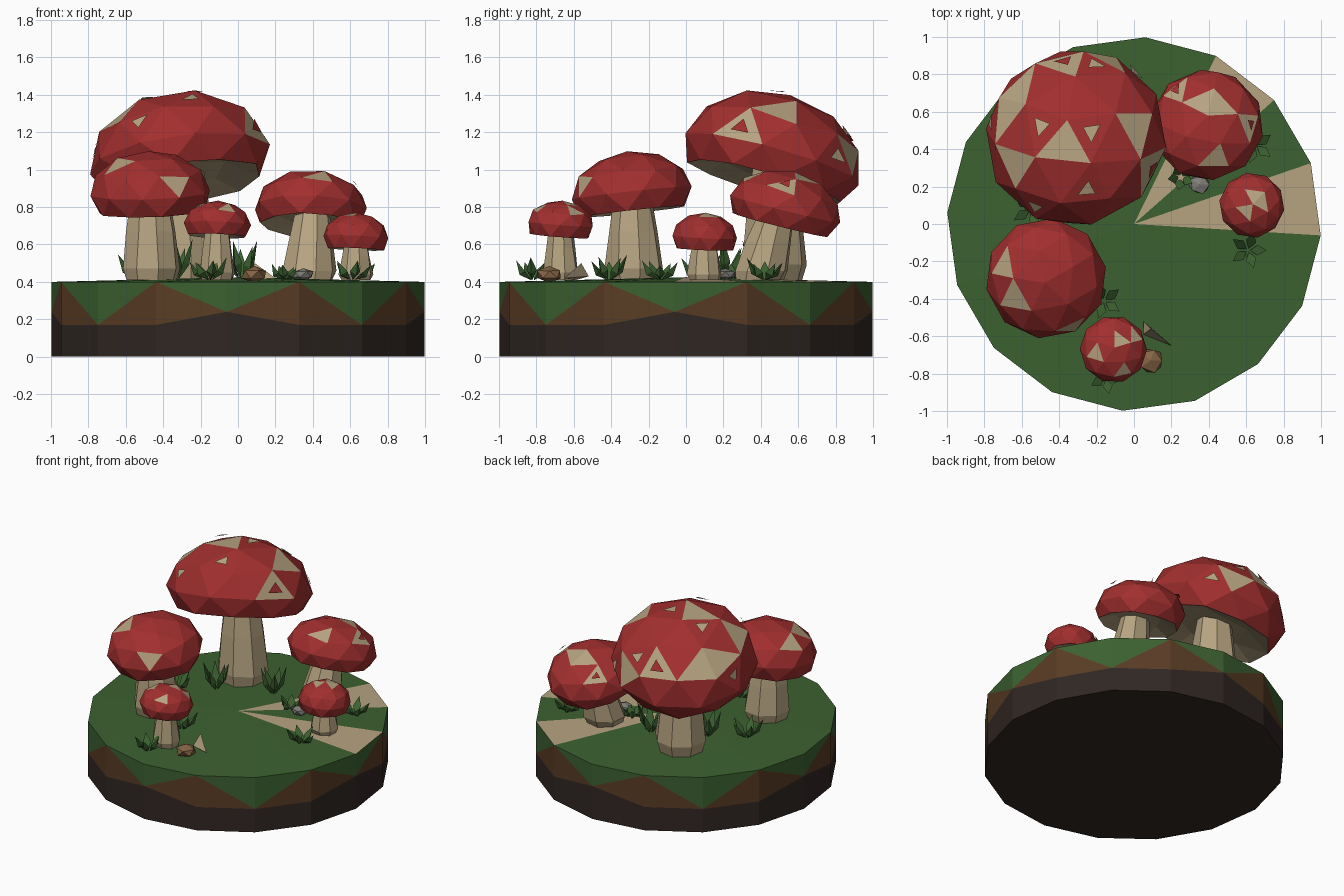
import bpy, bmesh, math, random
from mathutils import Vector, Matrix, Euler

if "Cube" in bpy.data.objects:
    bpy.data.objects.remove(bpy.data.objects["Cube"])

random.seed(4)


def material(name, rgb):
    m = bpy.data.materials.new(name)
    m.diffuse_color = (*rgb, 1)
    m.use_nodes = True
    m.node_tree.nodes["Principled BSDF"].inputs["Base Color"].default_value = m.diffuse_color
    return m


RED = material("red", (0.36, 0.028, 0.028))
CREAM = material("cream", (0.47, 0.37, 0.22))
GREEN = material("green", (0.045, 0.12, 0.03))
BROWN = material("brown", (0.10, 0.045, 0.018))
SOIL = material("dark_soil", (0.03, 0.02, 0.017))
GREY = material("grey", (0.22, 0.21, 0.19))
TAN = material("tan", (0.24, 0.13, 0.06))


def add(name, verts, faces, mats, idx=None):
    me = bpy.data.meshes.new(name)
    me.from_pydata([tuple(v) for v in verts], [], faces)
    for m in mats:
        me.materials.append(m)
    if idx:
        me.polygons.foreach_set("material_index", idx)
    me.update()
    ob = bpy.data.objects.new(name, me)
    bpy.context.collection.objects.link(ob)
    return ob


# Ground disc: soil band, zigzag of brown and green, slightly domed top
def ground():
    n = 16
    def ring(zs):
        return [(math.cos(math.radians(k * 22.5 - 3.5)),
                 math.sin(math.radians(k * 22.5 - 3.5)), zs(k)) for k in range(n)]
    verts = ring(lambda k: 0) + ring(lambda k: 0.17 + 0.07 * (k % 4 == 0)) + ring(lambda k: 0.40)
    verts += [(0, 0, 0), (0, 0, 0.425)]
    faces, idx = [], []
    for k in range(n):
        j = (k + 1) % n
        a, b, c, d = n + k, n + j, 2 * n + j, 2 * n + k
        faces.append((k, j, b, a)); idx.append(2)
        if k % 2:       # odd vertices carry the brown peaks
            faces += [(a, b, d), (b, c, d)]; idx += [1, 0]
        else:
            faces += [(a, b, c), (a, c, d)]; idx += [1, 0]
        faces.append((d, c, 3 * n + 1)); idx.append(3 if k in (0, 2) else 0)
        faces.append((j, k, 3 * n)); idx.append(2)
    add("ground", verts, faces, [GREEN, BROWN, SOIL, CREAM], idx)


# Tapered eight-sided stem between two points
def stem(name, foot, head, r):
    n, verts, faces = 8, [], []
    foot, head = Vector(foot), Vector(head)
    for t, s in ((0, 0.87), (0.13, 1.0), (0.55, 0.82), (1, 0.62)):
        c = foot.lerp(head, t)
        for k in range(n):
            a = 2 * math.pi * (k + 0.3) / n
            q = r * s * random.uniform(0.95, 1.05)
            verts.append((c.x + q * math.cos(a), c.y + q * math.sin(a), c.z))
    for i in range(3):
        for k in range(n):
            j = (k + 1) % n
            faces.append((i * n + k, i * n + j, (i + 1) * n + j, (i + 1) * n + k))
    faces += [tuple(range(n))[::-1], tuple(range(3 * n, 4 * n))]
    add(name, verts, faces, [CREAM])


# Faceted cap with cream patches and floating triangular spots, picked by top-view position
def cap(name, centre, r, up, down, tilt, patches, spots=()):
    bm = bmesh.new()
    bmesh.ops.create_icosphere(bm, subdivisions=2, radius=1)
    for v in bm.verts:
        x, y, z = v.co
        if z > 0.01:
            h = z * up
        elif z > -0.01:
            h = 0
        else:
            h = -down if z > -0.6 else -down * 0.6
        v.co = (x * r, y * r, h)
    rot = Euler(tilt).to_matrix().to_4x4()
    bm.transform(Matrix.Translation(centre) @ rot)
    bm.normal_update()
    top = [f for f in bm.faces if f.normal.z > 0.1]
    for f in bm.faces:
        f.material_index = int((rot.inverted() @ f.normal).z < -0.75)

    def pick(p):
        return min(top, key=lambda f: (f.calc_center_median().xy - Vector(p)).length)

    for p in patches:
        pick(p).material_index = 1
    verts, faces, idx = [], [], []
    for p in spots:
        f = pick(p)
        c = f.calc_center_median()
        b = len(verts)
        verts += [c + (v.co - c) * 0.36 + f.normal * random.uniform(0.012, 0.03) for v in f.verts]
        faces.append((b, b + 1, b + 2))
        idx.append(1 - f.material_index)
    me = bpy.data.meshes.new(name)
    bm.to_mesh(me)
    bm.free()
    me.materials.append(RED)
    me.materials.append(CREAM)
    bpy.context.collection.objects.link(bpy.data.objects.new(name, me))
    if spots:
        add(name + "_spots", verts, faces, [RED, CREAM], idx)


# Tuft of folded, outward-leaning leaf blades
def tuft(name, x, y, height, spread, count=5):
    verts, faces = [], []
    turn = random.uniform(0, 6)
    for k in range(count):
        a = turn + 2 * math.pi * k / count
        o, s = Vector((math.cos(a), math.sin(a), 0)), Vector((-math.sin(a), math.cos(a), 0))
        h = height * random.uniform(0.7, 1)
        root = Vector((x, y, 0.41)) + o * 0.01
        w = 0.028
        mid = root + o * spread * 0.45 + Vector((0, 0, h * 0.45))
        b = len(verts)
        verts += [root, mid + s * w, mid - s * w, mid + o * 0.025 - Vector((0, 0, 0.02)),
                  root + o * spread + Vector((0, 0, h))]
        faces += [(b, b + 1, b + 2), (b + 1, b + 4, b + 2), (b, b + 3, b + 1),
                  (b, b + 2, b + 3), (b + 1, b + 3, b + 4), (b + 3, b + 2, b + 4)]
    add(name, verts, faces, [GREEN])


# Small irregular stone
def stone(name, loc, size, mat):
    bm = bmesh.new()
    bmesh.ops.create_icosphere(bm, subdivisions=1, radius=1)
    for v in bm.verts:
        v.co = Vector(loc) + Vector([c * s * random.uniform(0.85, 1.1) for c, s in zip(v.co, size)])
    me = bpy.data.meshes.new(name)
    bm.to_mesh(me)
    bm.free()
    me.materials.append(mat)
    bpy.context.collection.objects.link(bpy.data.objects.new(name, me))


ground()

# Five mushrooms
stem("big_stem", (-0.29, 0.47, 0.41), (-0.30, 0.47, 1.04), 0.18)
cap("big_cap", (-0.31, 0.46, 1.055), 0.49, 0.36, 0.13, (-0.29, -0.08, 0.2),
    [(-.38, .8), (-.55, .76), (-.62, .38), (-.4, .4), (-.68, .6), (.07, .33), (.04, .5), (-.1, .83)],
    [(-.5, .55), (-.16, .57), (-.48, .14), (-.18, .21), (.07, .33), (-.7, .48),
     (-.25, .85), (0, .8), (-.4, .85)])
stem("left_stem", (-0.46, -0.28, 0.41), (-0.47, -0.29, 0.88), 0.16)
cap("left_cap", (-0.47, -0.29, 0.875), 0.325, 0.225, 0.10, (0.08, -0.08, 0.5),
    [(-.72, -.22), (-.66, -.43), (-.32, -.53)])
stem("back_stem", (0.38, 0.39, 0.41), (0.40, 0.49, 0.79), 0.15)
cap("back_cap", (0.39, 0.53, 0.79), 0.305, 0.205, 0.09, (-0.24, 0.06, 0.1),
    [(.24, .72), (.38, .7), (.43, .42), (.6, .5), (.5, .6)],
    [(.62, .57), (.28, .7)])
stem("front_stem", (-0.11, -0.67, 0.41), (-0.11, -0.67, 0.72), 0.095)
cap("front_cap", (-0.11, -0.67, 0.71), 0.18, 0.125, 0.065, (-0.06, 0.06, 0.3),
    [(-.1, -.58), (-.2, -.7), (-.02, -.62), (-.07, -.75)])
stem("right_stem", (0.63, 0.10, 0.41), (0.63, 0.10, 0.64), 0.095)
cap("right_cap", (0.63, 0.10, 0.64), 0.175, 0.13, 0.065, (0.0, 0.06, 0.8),
    [(.6, .05), (.7, .12), (.62, .17)])

# Grass tufts around the stems
for i, t in enumerate([(-.16, -.41, .14, .09), (-.15, -.82, .13, .08), (.61, -.14, .11, .09),
                       (.65, .42, .12, .09), (-.55, .08, .14, .10), (.02, .38, .22, .08),
                       (-.33, .22, .23, .08), (.25, .25, .09, .06)]):
    tuft("grass_tuft_%d" % i, *t)

# Stones and a pale chip
stone("brown_stone", (0.09, -0.73, 0.44), (0.075, 0.075, 0.045), TAN)
stone("grey_stone", (0.35, 0.21, 0.44), (0.06, 0.055, 0.035), GREY)
add("pale_chip", [(.05, -.52, .43), (.20, -.65, .42), (.05, -.59, .41), (.09, -.56, .50)],
    [(0, 2, 1), (0, 1, 3), (1, 2, 3), (2, 0, 3)], [CREAM])
